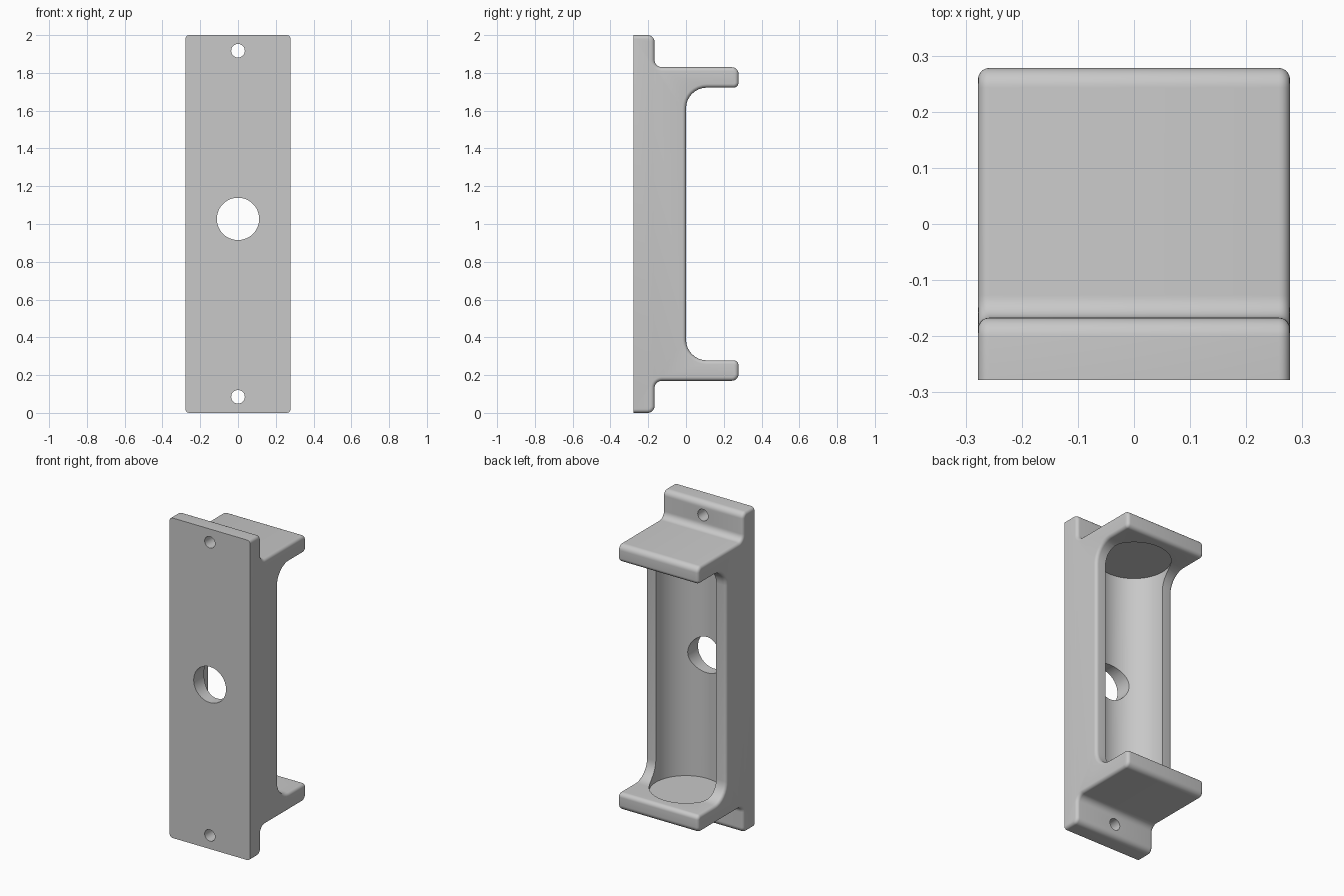
import bpy, bmesh, math
from mathutils import Vector

cube = bpy.data.objects.get("Cube")
if cube:
    bpy.data.objects.remove(cube)

HALF = 0.278          # half of width and depth
EDGE = 0.02           # rounding along the sides

grey = bpy.data.materials.new("plain_grey")
grey.use_nodes = True
colour = (0.58, 0.58, 0.58, 1)
grey.diffuse_color = colour
grey.node_tree.nodes["Principled BSDF"].inputs["Base Color"].default_value = colour


def fillet(points, steps=8):
    """Round each (y, z, radius) corner of a closed profile."""
    out = []
    for i, (y, z, r) in enumerate(points):
        p = Vector((y, z))
        if r == 0:
            out.append(p)
            continue
        a = (Vector(points[i - 1][:2]) - p).normalized()
        b = (Vector(points[(i + 1) % len(points)][:2]) - p).normalized()
        for k in range(steps + 1):
            t = math.pi / 2 * k / steps
            out.append(p + a * r * (1 - math.sin(t)) + b * r * (1 - math.cos(t)))
    return out


def activate(obj):
    bpy.ops.object.select_all(action='DESELECT')
    obj.select_set(True)
    bpy.context.view_layer.objects.active = obj


# Side profile: lower half, then its mirror image about the middle height
lower = [(-HALF, 0, 0), (-0.167, 0, 0.035), (-0.167, 0.17, 0.04),
         (HALF, 0.17, 0.035), (HALF, 0.278, 0.026), (0, 0.278, 0.11)]
upper = [(y, 2 - z, r) for y, z, r in reversed(lower)]
profile = fillet(lower + upper)

# Bracket body: extruded profile with all side edges rounded but the front
bm = bmesh.new()
face = bm.faces.new([bm.verts.new((-HALF, p.x, p.y)) for p in profile])
ext = bmesh.ops.extrude_face_region(bm, geom=[face])
new_verts = [g for g in ext["geom"] if isinstance(g, bmesh.types.BMVert)]
bmesh.ops.translate(bm, verts=new_verts, vec=(2 * HALF, 0, 0))
# The extrusion keeps its starting cap only if one is still there
if not any(all(v.co.x < 0 for v in f.verts) for f in bm.faces):
    bm.faces.new([v for v in bm.verts if v.co.x < 0])
bmesh.ops.recalc_face_normals(bm, faces=bm.faces[:])
rims = [e for e in bm.edges
        if abs(e.verts[0].co.x - e.verts[1].co.x) < 1e-5
        and max(v.co.y for v in e.verts) > -HALF + 1e-4]
bmesh.ops.bevel(bm, geom=rims, offset=EDGE, segments=5, profile=0.5,
                affect='EDGES', clamp_overlap=False)
bmesh.ops.triangulate(bm, faces=[f for f in bm.faces if len(f.verts) > 4])
bmesh.ops.recalc_face_normals(bm, faces=bm.faces[:])
mesh = bpy.data.meshes.new("bracket_body")
bm.to_mesh(mesh)
bm.free()
body = bpy.data.objects.new("bracket_body", mesh)
bpy.context.collection.objects.link(body)
mesh.materials.append(grey)


def drill(name, radius, depth, location, along_y=True, sides=48):
    """Cut a round hole out of the body."""
    bpy.ops.mesh.primitive_cylinder_add(
        vertices=sides, radius=radius, depth=depth, location=location,
        rotation=(math.pi / 2 if along_y else 0, 0, 0))
    cutter = bpy.context.object
    cutter.name = name
    cutter.hide_render = True
    cutter.data.materials.append(grey)
    mod = body.modifiers.new(name, 'BOOLEAN')
    mod.operation = 'DIFFERENCE'
    mod.solver = 'EXACT'
    mod.object = cutter
    activate(body)
    bpy.ops.object.modifier_apply(modifier=mod.name)
    bpy.data.objects.remove(cutter)


# Upright round pocket between the arms
low, high = 0.255, 1.727
drill("pocket", 0.209, high - low, (0, 0, (low + high) / 2), False, 96)
# Large opening through the front wall
drill("front_opening", 0.112, 0.4, (0, -0.25, 1.027))
# Screw holes in both end flanges
for z in (0.085, 1.917):
    drill("screw_hole", 0.036, 0.4, (0, -0.22, z), sides=32)

activate(body)
bpy.ops.object.shade_smooth_by_angle(angle=math.radians(30))
